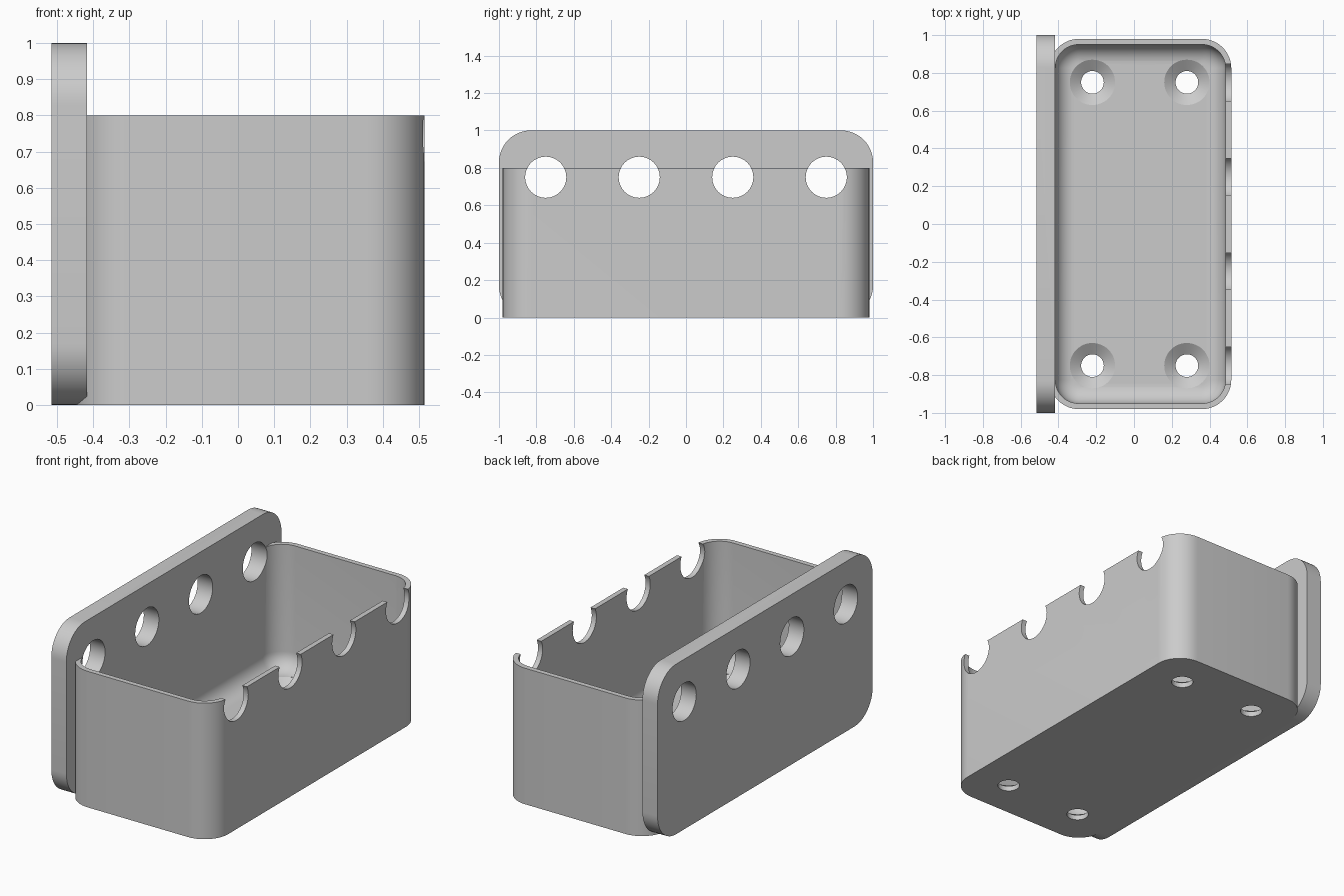
import bpy
import bmesh
from math import sin, cos, pi
from mathutils import Vector

cube = bpy.data.objects.get("Cube")
if cube:
    bpy.data.objects.remove(cube, do_unlink=True)

grey = bpy.data.materials.new("light grey plastic")
grey.use_nodes = True
grey.diffuse_color = (0.6, 0.6, 0.6, 1)
grey.node_tree.nodes["Principled BSDF"].inputs["Base Color"].default_value = (0.6, 0.6, 0.6, 1)


def rounded_rect(x0, x1, y0, y1, r, n=12):
    """Counter-clockwise outline with n segments in each corner."""
    centres = [(x1 - r, y1 - r), (x0 + r, y1 - r), (x0 + r, y0 + r), (x1 - r, y0 + r)]
    return [(cx + r * cos((q + i / n) * pi / 2), cy + r * sin((q + i / n) * pi / 2))
            for q, (cx, cy) in enumerate(centres) for i in range(n + 1)]


def circle(cx, cy, r, n=48):
    return [(cx + r * cos(2 * pi * i / n), cy + r * sin(2 * pi * i / n)) for i in range(n)]


def loft(name, sections, along_x=False):
    """Solid through (height, outline) sections, stacked along z or along x."""
    bm = bmesh.new()
    rings = [[bm.verts.new((h, a, b) if along_x else (a, b, h)) for a, b in outline]
             for h, outline in sections]
    for low, high in zip(rings, rings[1:]):
        for i in range(len(low)):
            j = (i + 1) % len(low)
            bm.faces.new((low[i], low[j], high[j], high[i]))
    bm.faces.new(rings[0][::-1])
    bm.faces.new(rings[-1])
    bmesh.ops.recalc_face_normals(bm, faces=bm.faces)
    mesh = bpy.data.meshes.new(name)
    bm.to_mesh(mesh)
    bm.free()
    mesh.materials.append(grey)
    obj = bpy.data.objects.new(name, mesh)
    bpy.context.collection.objects.link(obj)
    return obj


def combine(target, tool, operation):
    """Apply an exact boolean and remove the tool."""
    tool.hide_render = True
    mod = target.modifiers.new(operation, "BOOLEAN")
    mod.operation, mod.solver, mod.object = operation, "EXACT", tool
    bpy.context.view_layer.objects.active = target
    bpy.ops.object.modifier_apply(modifier=mod.name)
    bpy.data.objects.remove(tool, do_unlink=True)


BACK, FACE, RIGHT = -0.515, -0.417, 0.515
WALL, FLOOR, FILLET = 0.03, 0.07, 0.1

# Outer tray, with its left wall sunk into the mounting plate
outline = rounded_rect(FACE - WALL, RIGHT, -0.98, 0.98, 0.155)
tray = loft("wall_mounted_tray", [(0, outline), (0.8, outline)])

# Mounting plate with rounded corners
outline = rounded_rect(-1, 1, 0, 1, 0.17)
combine(tray, loft("plate", [(BACK, outline), (FACE, outline)], True), "UNION")

# Cavity with a rounded edge around the floor
sections = []
for i in range(11):
    a = i / 10 * pi / 2
    inset = FILLET * (1 - sin(a))
    sections.append((FLOOR + FILLET * (1 - cos(a)),
                     rounded_rect(FACE + inset, RIGHT - WALL - inset,
                                  -0.95 + inset, 0.95 - inset, 0.125 - inset)))
sections.append((1.2, sections[-1][1]))
combine(tray, loft("cavity_cutter", sections), "DIFFERENCE")

# Round holes through the plate, which also notch the rim opposite
for y in (-0.75, -0.25, 0.25, 0.75):
    hole = circle(y, 0.75, 0.11)
    combine(tray, loft("hole_cutter", [(-0.7, hole), (0.7, hole)], True), "DIFFERENCE")

# Countersunk screw holes in the floor
for x in (-0.22, 0.28):
    for y in (-0.75, 0.75):
        small, large = circle(x, y, 0.06), circle(x, y, 0.12)
        cutter = loft("screw_cutter", [(-0.1, small), (0.03, small), (FLOOR, large), (0.3, large)])
        combine(tray, cutter, "DIFFERENCE")

# Smooth curves, sharp edges
bpy.ops.object.select_all(action="DESELECT")
tray.select_set(True)
bpy.context.view_layer.objects.active = tray
bpy.ops.object.shade_smooth_by_angle(angle=pi / 6)
